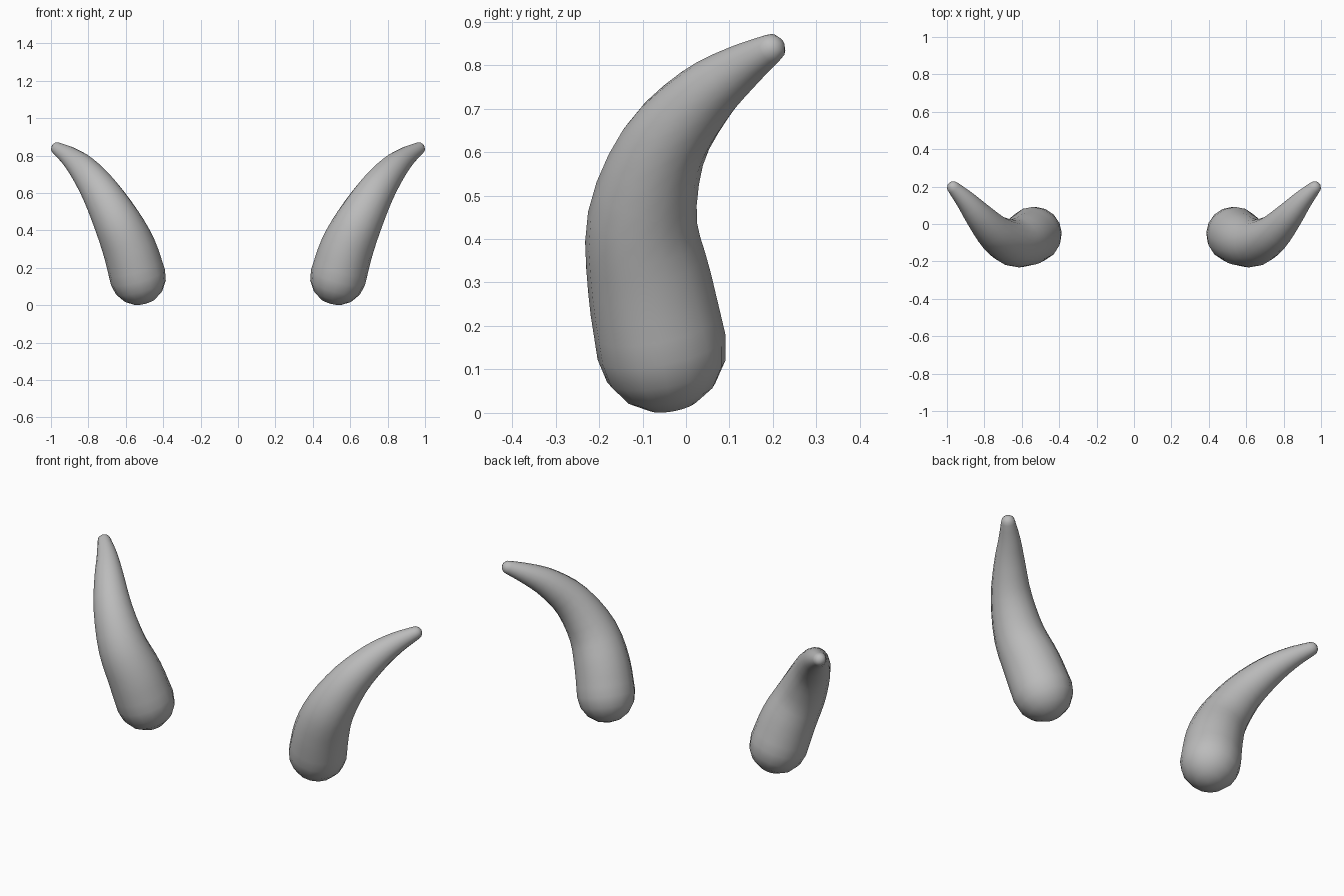
import bpy, bmesh, math
from mathutils import Vector

if "Cube" in bpy.data.objects:
    bpy.data.objects.remove(bpy.data.objects["Cube"])

SIDES = 16
# Horn centre line: x, y, z, radius
STATIONS = [
    (0.535, -0.056, 0.150, 0.150),
    (0.580, -0.084, 0.300, 0.143),
    (0.648, -0.100, 0.450, 0.126),
    (0.738, -0.053, 0.610, 0.101),
    (0.825, 0.038, 0.725, 0.077),
    (0.897, 0.123, 0.792, 0.055),
    (0.965, 0.194, 0.837, 0.035),
]

horn_grey = bpy.data.materials.new("horn_grey")
horn_grey.diffuse_color = (0.5, 0.5, 0.5, 1)
horn_grey.use_nodes = True
horn_grey.node_tree.nodes["Principled BSDF"].inputs["Base Color"].default_value = horn_grey.diffuse_color


def smooth_path(pts, steps=3):
    """Catmull-Rom curve through the stations, radius included."""
    p = [Vector(q) for q in pts]
    p = [p[0] * 2 - p[1]] + p + [p[-1] * 2 - p[-2]]
    out = []
    for i in range(1, len(p) - 2):
        a, b, c, d = p[i - 1:i + 3]
        for s in range(steps):
            t = s / steps
            out.append(0.5 * (2 * b + (c - a) * t + (2 * a - 5 * b + 4 * c - d) * t ** 2
                              + (3 * b - a - 3 * c + d) * t ** 3))
    return out + [p[-2]]


def make_horn(name, side):
    path = smooth_path(STATIONS)
    centres = [q.to_3d() for q in path]
    last = len(path) - 1
    tangents = [(centres[min(i + 1, last)] - centres[max(i - 1, 0)]).normalized()
                for i in range(last + 1)]
    # Rings: rounded base, tapering body, rounded tip
    rings = []
    for a in (22.5, 45, 67.5):
        a = math.radians(a)
        r = path[0][3]
        rings.append((centres[0] - tangents[0] * r * math.cos(a), tangents[0], r * math.sin(a)))
    rings += [(centres[i], tangents[i], path[i][3]) for i in range(last + 1)]
    for a in (60, 30):
        a = math.radians(a)
        r = path[last][3]
        rings.append((centres[last] + tangents[last] * r * math.cos(a), tangents[last], r * math.sin(a)))

    bm = bmesh.new()

    def vert(co):
        return bm.verts.new((co.x * side, co.y, co.z))

    loops = []
    for c, t, r in rings:
        u = t.cross(Vector((1, -1, 0))).normalized()
        v = t.cross(u)
        loops.append([vert(c + (u * math.cos(k * math.tau / SIDES)
                                + v * math.sin(k * math.tau / SIDES)) * r) for k in range(SIDES)])
    base = vert(centres[0] - tangents[0] * path[0][3])
    tip = vert(centres[last] + tangents[last] * path[last][3])
    for k in range(SIDES):
        n = (k + 1) % SIDES
        for lo, hi in zip(loops, loops[1:]):
            bm.faces.new((lo[k], lo[n], hi[n], hi[k]))
        bm.faces.new((base, loops[0][n], loops[0][k]))
        bm.faces.new((tip, loops[-1][k], loops[-1][n]))
    bmesh.ops.recalc_face_normals(bm, faces=bm.faces)
    for f in bm.faces:
        f.smooth = True
    mesh = bpy.data.meshes.new(name)
    bm.to_mesh(mesh)
    bm.free()
    mesh.materials.append(horn_grey)
    bpy.context.collection.objects.link(bpy.data.objects.new(name, mesh))


# Mirrored pair
make_horn("right_horn", 1)
make_horn("left_horn", -1)
